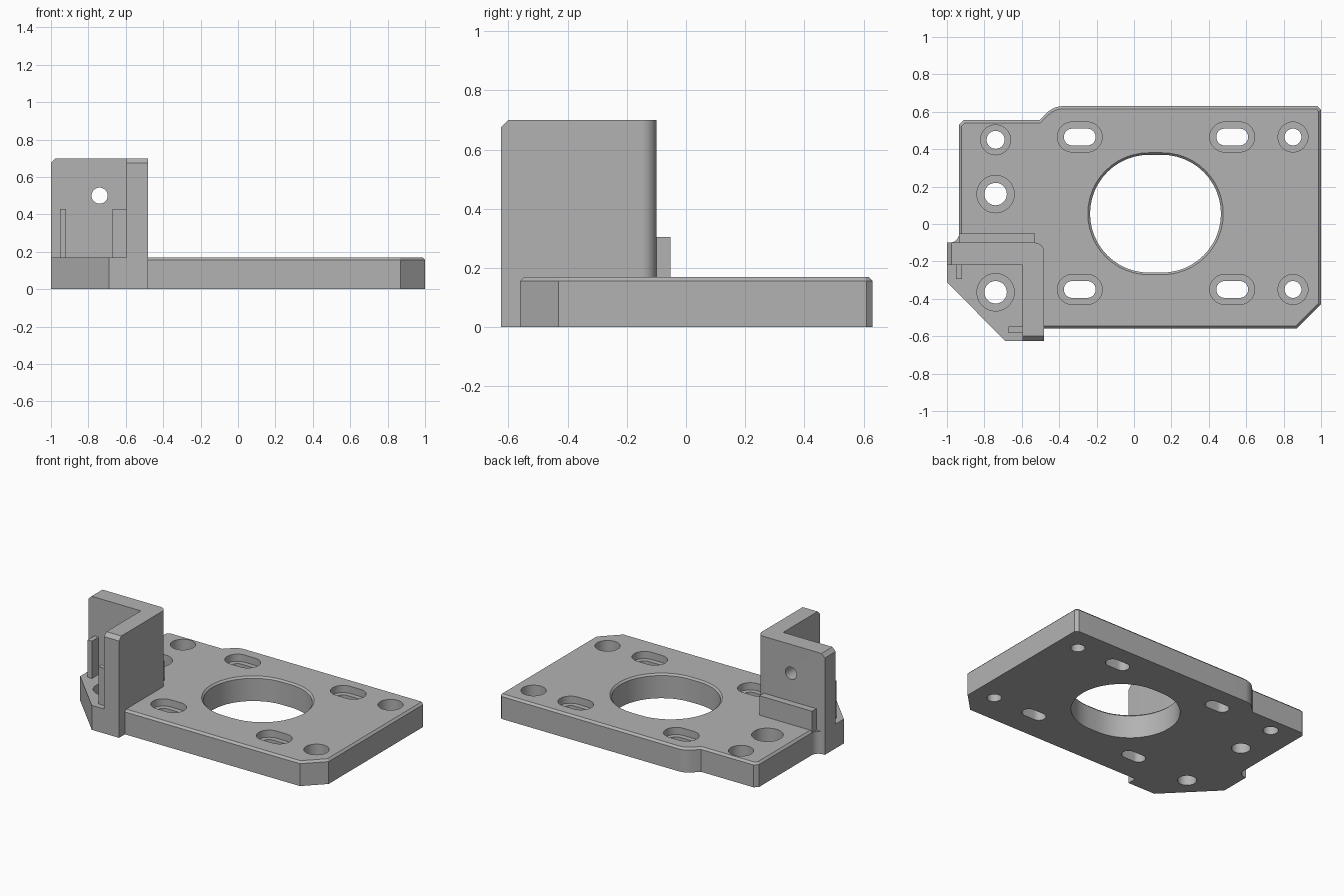
import bpy
import bmesh
from math import cos, sin, pi, radians
from mathutils import Matrix

if "Cube" in bpy.data.objects:
    bpy.data.objects.remove(bpy.data.objects["Cube"])

grey = bpy.data.materials.new("plain grey")
grey.use_nodes = True
colour = (0.45, 0.45, 0.45, 1)
grey.diffuse_color = colour
grey.node_tree.nodes["Principled BSDF"].inputs["Base Color"].default_value = colour

T = 0.17  # plate thickness


def arc(cx, cy, r, a0, a1, n=10):
    angles = [radians(a0 + (a1 - a0) * i / n) for i in range(n + 1)]
    return [(cx + r * cos(a), cy + r * sin(a)) for a in angles]


def slot(cx, cy, half, r):
    """Stadium outline; a circle when half equals r."""
    d = half - r
    if d <= 0:
        return arc(cx, cy, r, 0, 360, 40)[:-1]
    return arc(cx + d, cy, r, -90, 90, 24) + arc(cx - d, cy, r, 90, 270, 24)


def box(x0, x1, y0, y1):
    return [(x0, y0), (x1, y0), (x1, y1), (x0, y1)]


def prism(name, pts, z0, z1, chamfer=0, pick=lambda mid: True):
    """Extrude an outline upward and chamfer the chosen top edges."""
    bm = bmesh.new()
    bottom = bm.faces.new([bm.verts.new((x, y, z0)) for x, y in pts])
    geom = bmesh.ops.extrude_face_region(bm, geom=[bottom])["geom"]
    for v in geom:
        if isinstance(v, bmesh.types.BMVert):
            v.co.z = z1
    if not bottom.is_valid or len(bm.faces) < len(pts) + 2:
        bm.faces.new([v for v in bm.verts if v.co.z == z0])
    bmesh.ops.recalc_face_normals(bm, faces=bm.faces)
    if chamfer:
        top = [e for e in bm.edges if all(abs(v.co.z - z1) < 1e-5 for v in e.verts)
               and pick((e.verts[0].co + e.verts[1].co) / 2)]
        bmesh.ops.bevel(bm, geom=top, offset=chamfer, segments=1,
                        profile=0.5, affect='EDGES')
    mesh = bpy.data.meshes.new(name)
    bm.to_mesh(mesh)
    bm.free()
    mesh.materials.append(grey)
    ob = bpy.data.objects.new(name, mesh)
    bpy.context.collection.objects.link(ob)
    return ob


def activate(ob):
    bpy.ops.object.select_all(action='DESELECT')
    ob.select_set(True)
    bpy.context.view_layer.objects.active = ob


def cut(ob, cutter):
    cutter.hide_render = True
    mod = ob.modifiers.new("cut", 'BOOLEAN')
    mod.operation = 'DIFFERENCE'
    mod.solver = 'EXACT'
    mod.object = cutter
    activate(ob)
    bpy.ops.object.modifier_apply(modifier=mod.name)
    bpy.data.objects.remove(cutter)


def counterbore(ob, cx, cy, half, r, rim, depth):
    """Through hole with a wider recess sunk from the top."""
    cut(ob, prism("recess_cutter", slot(cx, cy, half + rim, r + rim), T - depth, T + 0.1))
    cut(ob, prism("hole_cutter", slot(cx, cy, half, r), -0.1, T + 0.1))


# Main plate with chamfered top rim and a rounded step at the back
outline = [(-0.54, -0.56), (0.87, -0.56), (1, -0.43), (1, 0.61), (0.98, 0.63)]
outline += arc(-0.38, 0.51, 0.12, 90, 135, 8)
outline += [(-0.505, 0.555), (-0.91, 0.555), (-0.935, 0.53),
            (-0.935, -0.16), (-0.54, -0.16)]
plate = prism("base_plate", outline, 0, T, 0.014)

# Large central opening with a chamfered lip
cut(plate, prism("opening_cutter", slot(0.115, 0.055, 0.35, 0.315), -0.1, T + 0.1))
lip = prism("lip_cutter", slot(0.115, 0.055, 0.35, 0.315), T - 0.012, T + 0.012)
for v in lip.data.vertices:
    if v.co.z > T:
        v.co.x += (v.co.x - 0.115) * 0.07
        v.co.y += (v.co.y - 0.055) * 0.07
cut(plate, lip)

# Recessed slots and screw holes
for y in (-0.35, 0.465):
    for x in (-0.29, 0.525):
        counterbore(plate, x, y, 0.085, 0.045, 0.035, 0.05)
    counterbore(plate, 0.85, y, 0.045, 0.045, 0.035, 0.1)
counterbore(plate, -0.74, 0.45, 0.048, 0.048, 0.032, 0.1)
counterbore(plate, -0.74, 0.16, 0.06, 0.06, 0.04, 0.1)

# Clipped corner pad inside the angle of the wall
pad = prism("corner_pad", [(-1, -0.16), (-1, -0.31), (-0.69, -0.625),
                           (-0.54, -0.625), (-0.54, -0.16)], 0, T)
counterbore(pad, -0.74, -0.365, 0.06, 0.06, 0.04, 0.1)

# Upright L-shaped wall, rounded on its outer corner
wall_outline = [(-1, -0.10), (-1, -0.22), (-0.595, -0.22), (-0.595, -0.625), (-0.48, -0.625)]
wall_outline += arc(-0.53, -0.15, 0.05, 0, 90)
wall = prism("corner_wall", wall_outline, 0, 0.70, 0.025,
             lambda m: m.x < -0.99 or m.y < -0.62)
bore = prism("bore_cutter", slot(0, 0, 0.043, 0.043), -0.2, 0.2)
bore.data.transform(Matrix.Translation((-0.74, -0.16, 0.50)) @ Matrix.Rotation(pi / 2, 4, 'X'))
cut(wall, bore)

# Ledge behind the wall and the fillet beside it
ledge = prism("rear_ledge", box(-0.935, -0.53, -0.11, -0.052), 0.1, 0.305)
fillet = prism("wall_fillet", [(-0.93, -0.11), (-0.985, -0.11)]
               + arc(-0.985, -0.05, 0.05, -90, 0) + [(-0.93, -0.05)], 0, T - 0.014)

# Small ribs on the inner faces of the wall
prism("left_rib", box(-0.953, -0.92, -0.295, -0.21), T - 0.02, 0.43)
prism("front_rib", box(-0.67, -0.59, -0.582, -0.548), T - 0.02, 0.43)

for ob in (plate, pad, wall, fillet):
    activate(ob)
    bpy.ops.object.shade_smooth_by_angle(angle=radians(25))
